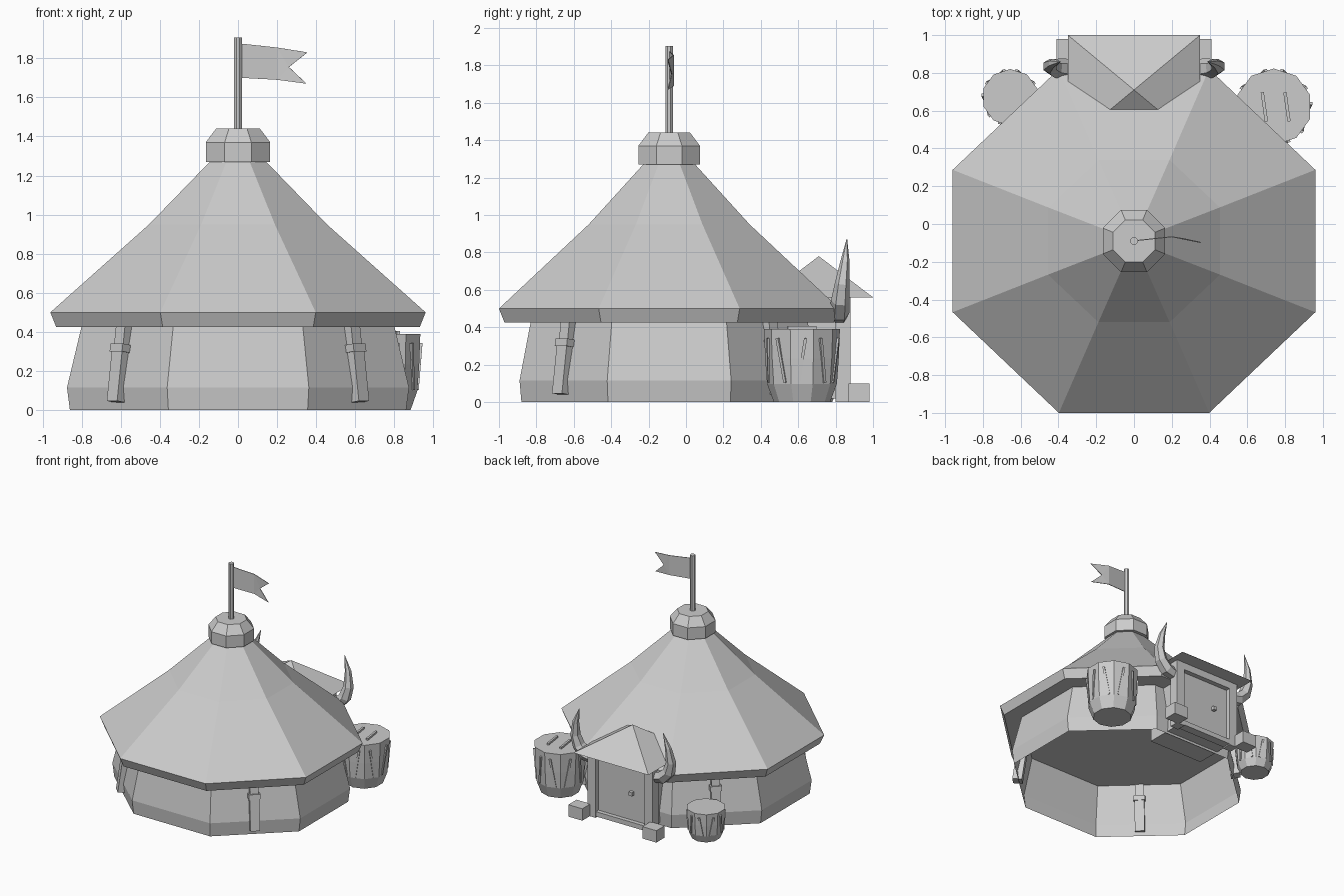
import bpy, bmesh, math
from mathutils import Matrix, Vector

cube = bpy.data.objects.get("Cube")
if cube:
    bpy.data.objects.remove(cube, do_unlink=True)

GREY = (0.6, 0.6, 0.6, 1)
grey = bpy.data.materials.new("plain grey")
grey.use_nodes = True
grey.diffuse_color = GREY
grey.node_tree.nodes["Principled BSDF"].inputs["Base Color"].default_value = GREY

MID = -0.09  # y of the tent axis


def finish(name, bm):
    bmesh.ops.recalc_face_normals(bm, faces=bm.faces)
    mesh = bpy.data.meshes.new(name)
    bm.to_mesh(mesh)
    bm.free()
    mesh.materials.append(grey)
    obj = bpy.data.objects.new(name, mesh)
    bpy.context.collection.objects.link(obj)
    return obj


def loft(name, rings, bottom=True, top=True):
    """Skin a list of equal-length point rings."""
    bm = bmesh.new()
    loops = [[bm.verts.new(p) for p in ring] for ring in rings]
    n = len(loops[0])
    for a, b in zip(loops, loops[1:]):
        for i in range(n):
            j = (i + 1) % n
            bm.faces.new((a[i], a[j], b[j], b[i]))
    if bottom:
        bm.faces.new(loops[0][::-1])
    if top:
        bm.faces.new(loops[-1])
    return finish(name, bm)


def lathe(name, center, profile, sides, **caps):
    """Profile rows are (half width x, half width y, z), measured to the flats."""
    k = 1 / math.cos(math.pi / sides)
    angles = [2 * math.pi * (i + 0.5) / sides for i in range(sides)]
    return loft(name, [[(center[0] + rx * k * math.cos(a),
                         center[1] + ry * k * math.sin(a), z) for a in angles]
                       for rx, ry, z in profile], **caps)


def box(name, loc, size, frame=Matrix()):
    bm = bmesh.new()
    bmesh.ops.create_cube(bm, size=1)
    bm.transform(frame @ Matrix.Translation(loc) @ Matrix.Diagonal((*size, 1)))
    return finish(name, bm)


# Tent walls, roof, cap and pole
axis = (0, MID)
lathe("tent_wall", axis, [(0.86, 0.79, 0), (0.875, 0.80, 0.115), (0.80, 0.74, 0.43)], 8,
      bottom=False, top=False)
lathe("tent_roof", axis, [(0.93, 0.88, 0.425), (0.96, 0.91, 0.5), (0.455, 0.43, 0.95),
                          (0.135, 0.13, 1.28)], 8)
lathe("roof_cap", axis, [(0.165, 0.165, 1.27), (0.165, 0.165, 1.37), (0.112, 0.112, 1.44)], 8)
lathe("flag_pole", axis, [(0.02, 0.02, 1.42), (0.02, 0.02, 1.905)], 8)

# Swallow-tailed flag
bm = bmesh.new()
rows = [(0.015, 0, 1.70, 1.875), (0.2, 0.02, 1.69, 1.855)]
(a, b), (c, d) = [[bm.verts.new((x, MID + y, z)) for z in (lo, hi)] for x, y, lo, hi in rows]
low, notch, high = [bm.verts.new((x, MID - y, z)) for x, y, z in
                    ((0.35, 0.01, 1.67), (0.26, -0.01, 1.755), (0.355, 0.01, 1.83))]
for face in ((a, c, d, b), (c, low, notch), (c, notch, d), (notch, high, d)):
    bm.faces.new(face)
flag = finish("flag", bm)
solid = flag.modifiers.new("cloth", 'SOLIDIFY')
solid.thickness = 0.005

# Leaning posts on the four diagonal walls
for sx in (-1, 1):
    for sy in (-1, 1):
        frame = (Matrix.Translation((sx * 0.60, MID + sy * 0.555, 0.23))
                 @ Matrix.Rotation(math.atan2(sy, sx), 4, 'Z')
                 @ Matrix.Rotation(-0.14, 4, 'Y'))
        box("post_shaft", (0, 0, -0.05), (0.075, 0.075, 0.28), frame)
        box("post_head", (0, 0, 0.15), (0.06, 0.065, 0.18), frame)
        box("post_collar", (0, 0, 0.085), (0.09, 0.09, 0.04), frame)

# Porch with a hipped roof and door
bm = bmesh.new()
base = [bm.verts.new((x, y, 0.56)) for x, y in
        ((-0.35, 0.42), (0.35, 0.42), (0.35, 1.0), (-0.35, 1.0))]
peak = bm.verts.new((0, 0.71, 0.78))
bm.faces.new(base)
for i in range(4):
    bm.faces.new((base[i], base[(i + 1) % 4], peak))
finish("porch_roof", bm)
box("porch_body", (0, 0.67, 0.29), (0.5, 0.34, 0.54))
box("porch_lintel", (0, 0.84, 0.53), (0.6, 0.08, 0.06))
box("door_sill", (0, 0.84, 0.03), (0.5, 0.07, 0.04))
box("door_knob", (-0.09, 0.85, 0.28), (0.03, 0.04, 0.03))

for s in (-1, 1):
    box("door_post", (s * 0.265, 0.84, 0.28), (0.075, 0.08, 0.56))
    box("step_block", (s * 0.345, 0.925, 0.05), (0.13, 0.11, 0.1))

    # Curved horn beside the door
    path = [Vector((s * x, y, z)) for x, y, z in
            ((0.28, 0.82, 0.46), (0.36, 0.82, 0.48), (0.42, 0.825, 0.54),
             (0.445, 0.835, 0.63), (0.43, 0.85, 0.75), (0.39, 0.86, 0.87))]
    radii = (0.045, 0.055, 0.05, 0.04, 0.025, 0.002)
    rings = []
    for i, (p, r) in enumerate(zip(path, radii)):
        t = (path[min(i + 1, 5)] - path[max(i - 1, 0)]).normalized()
        u = Vector((0, 1, 0))
        u = (u - t * u.dot(t)).normalized()
        v = t.cross(u)
        rings.append([p + r * (u * math.cos(k * math.pi / 3) + v * math.sin(k * math.pi / 3))
                      for k in range(6)])
    loft("horn", rings)


# Drums with slanted cords around the side
def drum(name, x, y, r, h):
    lathe(name, (x, y), [(r * f, r * f, h * z) for f, z in
                         ((0.74, 0), (0.92, 0.25), (0.97, 0.6), (1, 1))], 10)
    for i in range(10):
        frame = (Matrix.Translation((x, y, 0))
                 @ Matrix.Rotation(2 * math.pi * i / 10, 4, 'Z')
                 @ Matrix.Translation((r * 0.965, 0, h * 0.57))
                 @ Matrix.Rotation(0.16 if i % 2 else -0.16, 4, 'X')
                 @ Matrix.Rotation(0.08, 4, 'Y'))
        box(name + "_cord", (0, 0, 0), (0.016, 0.016, h * 0.62), frame)


drum("large_drum", 0.74, 0.62, 0.193, 0.39)
drum("small_drum", -0.655, 0.67, 0.143, 0.25)

# Sticks lying on the large drum
for x in (0.69, 0.81):
    frame = Matrix.Translation((x, 0.62, 0.397)) @ Matrix.Rotation(0.14, 4, 'Z')
    box("drum_stick", (0, 0, 0), (0.017, 0.155, 0.017), frame)
